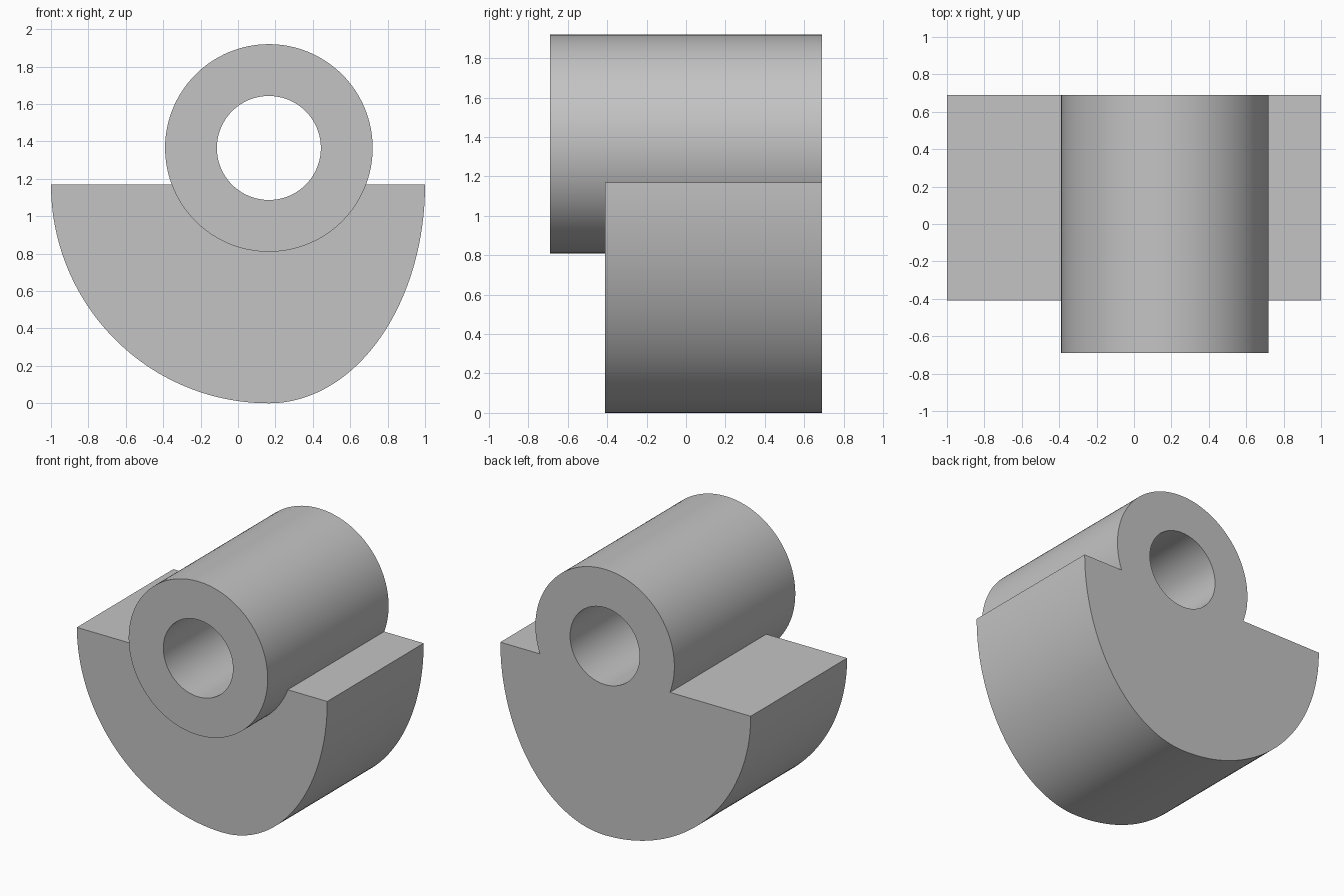
import bpy
import bmesh
import math
from mathutils import Vector

if "Cube" in bpy.data.objects:
    bpy.data.objects.remove(bpy.data.objects["Cube"], do_unlink=True)

AXIS_X, AXIS_Z = 0.165, 1.365           # hub centre line
HUB_R, BORE_R = 0.555, 0.278
FRONT, STEP, BACK = -0.69, -0.41, 0.69
TOP = 1.17                              # flat top of the weight

grey = bpy.data.materials.new("plain grey")
grey.use_nodes = True
grey.diffuse_color = (0.55, 0.55, 0.55, 1)
grey.node_tree.nodes["Principled BSDF"].inputs["Base Color"].default_value = grey.diffuse_color


def finish(bm, name):
    bmesh.ops.recalc_face_normals(bm, faces=bm.faces[:])
    mesh = bpy.data.meshes.new(name)
    bm.to_mesh(mesh)
    bm.free()
    mesh.materials.append(grey)
    obj = bpy.data.objects.new(name, mesh)
    bpy.context.collection.objects.link(obj)
    bpy.ops.object.select_all(action="DESELECT")
    obj.select_set(True)
    bpy.context.view_layer.objects.active = obj
    bpy.ops.object.shade_smooth_by_angle(angle=math.radians(30))
    return obj


def arc(cx, cz, rx, rz, start, end, steps):
    angles = [start + (end - start) * i / steps for i in range(steps + 1)]
    return [(cx + rx * math.cos(a), cz + rz * math.sin(a)) for a in angles]


# Hub: a wall section spun around the bore axis
bm = bmesh.new()
section = [(BORE_R, FRONT), (HUB_R, FRONT), (HUB_R, BACK), (BORE_R, BACK)]
verts = [bm.verts.new((AXIS_X + r, y, AXIS_Z)) for r, y in section]
edges = [bm.edges.new((verts[i], verts[(i + 1) % 4])) for i in range(4)]
bmesh.ops.spin(bm, geom=verts + edges, cent=(AXIS_X, 0, AXIS_Z), axis=(0, 1, 0),
               angle=math.tau, steps=128, use_merge=True)
bmesh.ops.remove_doubles(bm, verts=bm.verts[:], dist=0.0001)
finish(bm, "hub")

# Weight: two quarter ellipses below, with a round seat where the hub sits
left = arc(AXIS_X, TOP, AXIS_X + 1, TOP, math.pi, 1.5 * math.pi, 48)
right = arc(AXIS_X, TOP, 1 - AXIS_X, TOP, 1.5 * math.pi, math.tau, 48)
seat_r = HUB_R - 0.002
dip = math.asin((AXIS_Z - TOP) / seat_r)
seat = arc(AXIS_X, AXIS_Z, seat_r, seat_r, -dip, dip - math.pi, 64)
outline = left + right[1:] + seat

bm = bmesh.new()
face = bm.faces.new([bm.verts.new((x, STEP, z)) for x, z in outline])
extruded = bmesh.ops.extrude_face_region(bm, geom=[face], use_keep_orig=True)
moved = [v for v in extruded["geom"] if isinstance(v, bmesh.types.BMVert)]
bmesh.ops.translate(bm, verts=moved, vec=Vector((0, BACK - STEP, 0)))
finish(bm, "counterweight")
